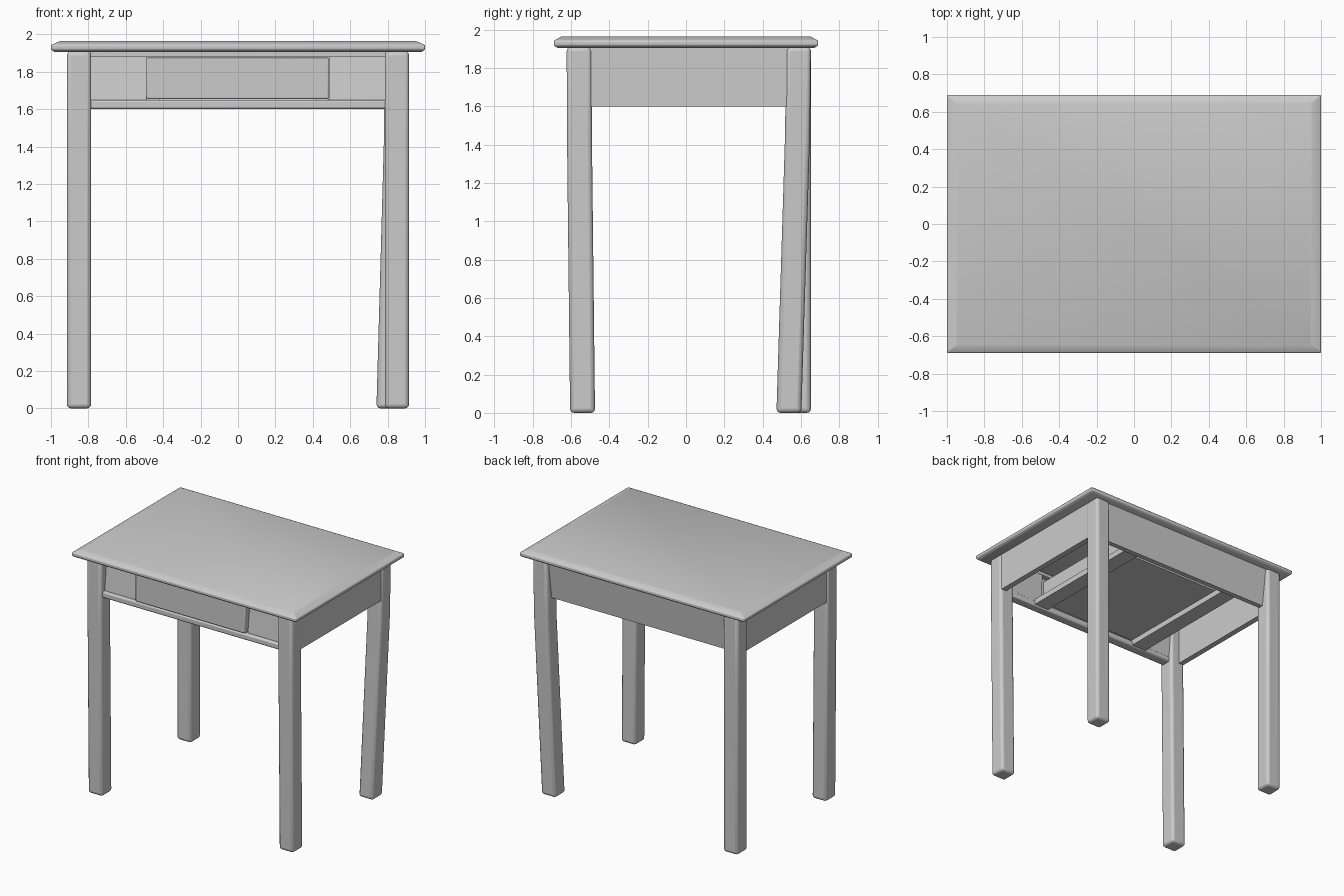
import bpy, bmesh

if "Cube" in bpy.data.objects:
    bpy.data.objects.remove(bpy.data.objects["Cube"])


def loft(name, sections, bevel=0.0, segments=2):
    """Skin a stack of rectangles (x0, x1, y0, y1, z) into a closed solid."""
    bm = bmesh.new()
    rings = [[bm.verts.new(p) for p in ((x0, y0, z), (x1, y0, z), (x1, y1, z), (x0, y1, z))]
             for x0, x1, y0, y1, z in sections]
    for a, b in zip(rings, rings[1:]):
        for i in range(4):
            j = (i + 1) % 4
            bm.faces.new((a[i], a[j], b[j], b[i]))
    bm.faces.new(rings[0][::-1])
    bm.faces.new(rings[-1])
    bmesh.ops.recalc_face_normals(bm, faces=bm.faces)
    mesh = bpy.data.meshes.new(name)
    bm.to_mesh(mesh)
    bm.free()
    ob = bpy.data.objects.new(name, mesh)
    bpy.context.collection.objects.link(ob)
    if bevel:
        mod = ob.modifiers.new("bevel", 'BEVEL')
        mod.width, mod.segments = bevel, segments
        mod.limit_method, mod.angle_limit = 'ANGLE', 0.6
    bpy.ops.object.select_all(action='DESELECT')
    ob.select_set(True)
    bpy.context.view_layer.objects.active = ob
    bpy.ops.object.shade_smooth_by_angle(angle=0.6)
    return ob


def box(name, x0, x1, y0, y1, z0, z1, bevel=0.0):
    return loft(name, [(x0, x1, y0, y1, z0), (x0, x1, y0, y1, z1)], bevel)


# Table top: thin slab with a softened upper rim
loft("table_top", [(-0.98, 0.98, -0.67, 0.67, 1.905), (-1, 1, -0.69, 0.69, 1.918),
                   (-1, 1, -0.69, 0.69, 1.943), (-0.95, 0.95, -0.65, 0.65, 1.965)], 0.006)

# Legs: (name, top x, top y, foot shift x, foot shift y); the back right one leans
W = 0.065
for name, x, y, dx, dy in (("front_left_leg", -0.85, -0.558, 0, 0.018),
                           ("front_right_leg", 0.85, -0.558, 0, 0.018),
                           ("back_left_leg", -0.85, 0.587, 0, 0),
                           ("back_right_leg", 0.85, 0.587, -0.045, -0.05)):
    loft(name, [(x + dx * k - W, x + dx * k + W, y + dy * k - W, y + dy * k + W, z)
                for k, z in ((1, 0), (0.1, 1.45), (0, 1.91))], 0.022, 3)

# Side aprons
for side, s in (("left", -1), ("right", 1)):
    a, b = sorted((s * 0.86, s * 0.905))
    box(side + "_apron", a, b, -0.52, 0.56, 1.6, 1.91)

# Back apron, leaning inward toward its lower edge
loft("back_apron", [(-0.82, 0.82, 0.55, 0.59, 1.6), (-0.82, 0.82, 0.59, 0.63, 1.91)])

# Front apron: lower rail and a recessed panel either side of the drawer
box("front_rail", -0.82, 0.82, -0.6, -0.52, 1.6, 1.65, 0.012)
box("front_top_rail", -0.82, 0.82, -0.57, -0.5, 1.88, 1.91)
for side, s in (("left", -1), ("right", 1)):
    a, b = sorted((s * 0.49, s * 0.83))
    loft(side + "_front_panel", [(a, b, -0.575, -0.52, 1.64), (a, b, -0.545, -0.5, 1.91)])

# Drawer: front, sides, back and bottom
box("drawer_front", -0.49, 0.485, -0.605, -0.53, 1.655, 1.875, 0.006)
for side, s in (("left", -1), ("right", 1)):
    a, b = sorted((s * 0.43, s * 0.46))
    box(side + "_drawer_side", a, b, -0.54, 0.46, 1.655, 1.84)
    # Runner carrying the drawer from the front rail to the back apron
    a, b = sorted((s * 0.42, s * 0.55))
    box(side + "_drawer_runner", a, b, -0.54, 0.57, 1.61, 1.655)
box("drawer_back", -0.45, 0.45, 0.43, 0.46, 1.655, 1.84)
box("drawer_bottom", -0.45, 0.45, -0.54, 0.45, 1.66, 1.68)
